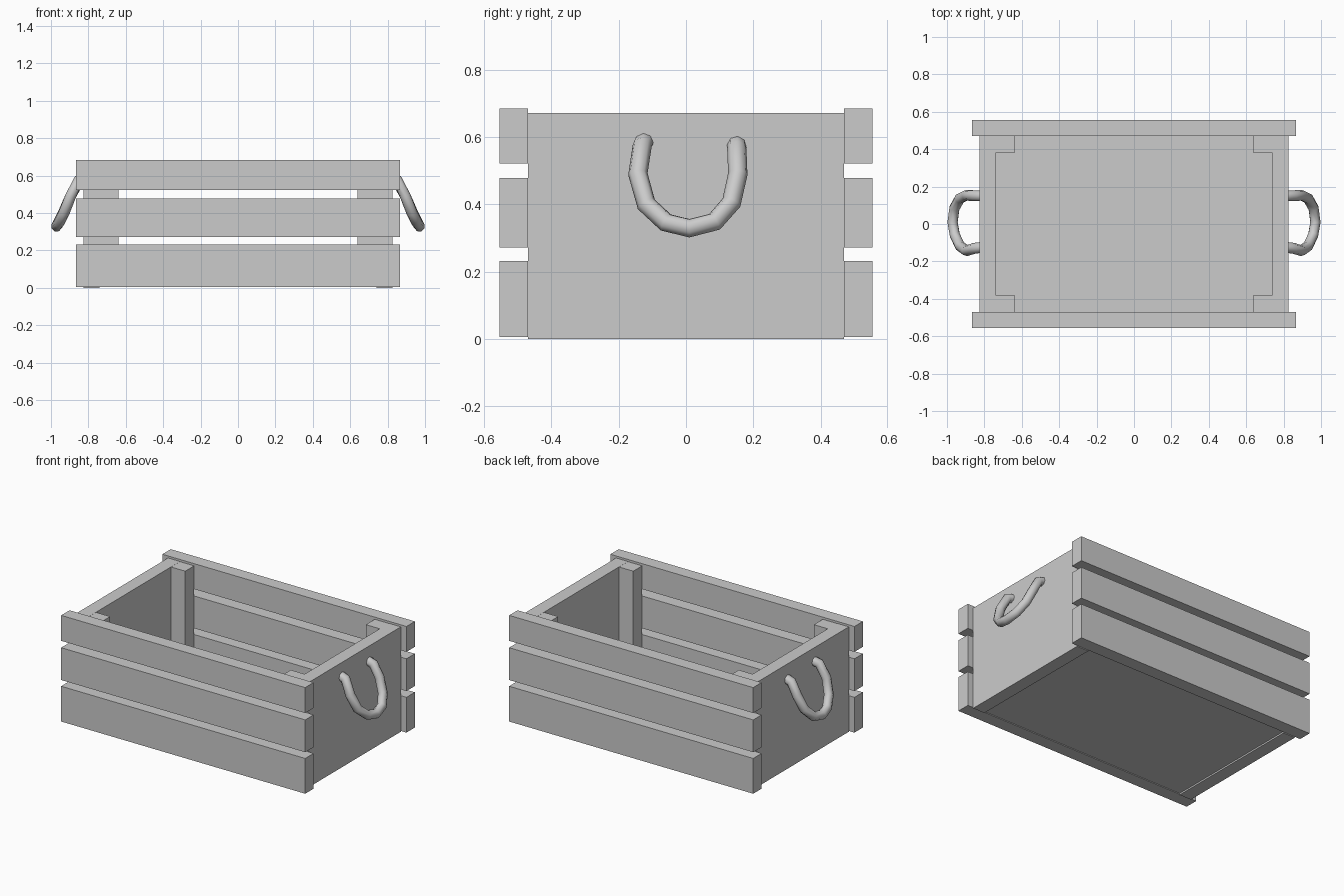
import bpy
import bmesh
from mathutils import Vector

if "Cube" in bpy.data.objects:
    bpy.data.objects.remove(bpy.data.objects["Cube"])


def box(name, x0, x1, y0, y1, z0, z1):
    """Axis-aligned box given by its limits."""
    bm = bmesh.new()
    bmesh.ops.create_cube(bm, size=1)
    bmesh.ops.scale(bm, verts=bm.verts, vec=Vector((x1 - x0, y1 - y0, z1 - z0)))
    bmesh.ops.translate(bm, verts=bm.verts,
                        vec=Vector(((x0 + x1) / 2, (y0 + y1) / 2, (z0 + z1) / 2)))
    mesh = bpy.data.meshes.new(name)
    bm.to_mesh(mesh)
    bm.free()
    obj = bpy.data.objects.new(name, mesh)
    bpy.context.collection.objects.link(obj)
    return obj


def span(side, inner, outer):
    """Ordered limits of a part on the given side of the centre."""
    return sorted((side * inner, side * outer))


def rope(name, points, radius):
    """Smooth eight-sided tube along a segmented path."""
    curve = bpy.data.curves.new(name, 'CURVE')
    curve.dimensions = '3D'
    curve.bevel_depth = radius
    curve.bevel_resolution = 2
    curve.use_fill_caps = True
    spline = curve.splines.new('POLY')
    spline.points.add(len(points) - 1)
    for p, co in zip(spline.points, points):
        p.co = (*co, 1)
    spline.use_smooth = True
    obj = bpy.data.objects.new(name, curve)
    bpy.context.collection.objects.link(obj)
    return obj


# Long side slats, three per side
for label, s in (("front", -1), ("back", 1)):
    for level, z0, z1 in (("lower", 0.005, 0.231), ("middle", 0.271, 0.478),
                          ("upper", 0.522, 0.685)):
        box(f"{label}_{level}_slat", -0.865, 0.865, *span(s, 0.47, 0.555), z0, z1)

# Floor board, slightly raised between the end panels
box("floor_board", -0.74, 0.74, -0.47, 0.47, 0.01, 0.08)

# Rope handle path: leaves the panel, then droops outward
handle_path = [
    (0.800, -0.123, 0.588), (0.853, -0.130, 0.575), (0.895, -0.143, 0.490),
    (0.930, -0.118, 0.400), (0.958, -0.060, 0.346), (0.970, 0.010, 0.329),
    (0.960, 0.085, 0.348), (0.932, 0.135, 0.405), (0.895, 0.154, 0.490),
    (0.853, 0.151, 0.565), (0.800, 0.150, 0.580),
]

for label, s in (("left", -1), ("right", 1)):
    # End panel
    box(f"{label}_end_panel", *span(s, 0.74, 0.825), -0.47, 0.47, 0, 0.672)
    # Corner posts inside the panel
    for depth, t in (("front", -1), ("back", 1)):
        box(f"{label}_{depth}_post", *span(s, 0.64, 0.74), *span(t, 0.38, 0.47),
            0.08, 0.671)
    # Rope handle
    rope(f"{label}_rope_handle", [(s * x, y, z) for x, y, z in handle_path], 0.029)
